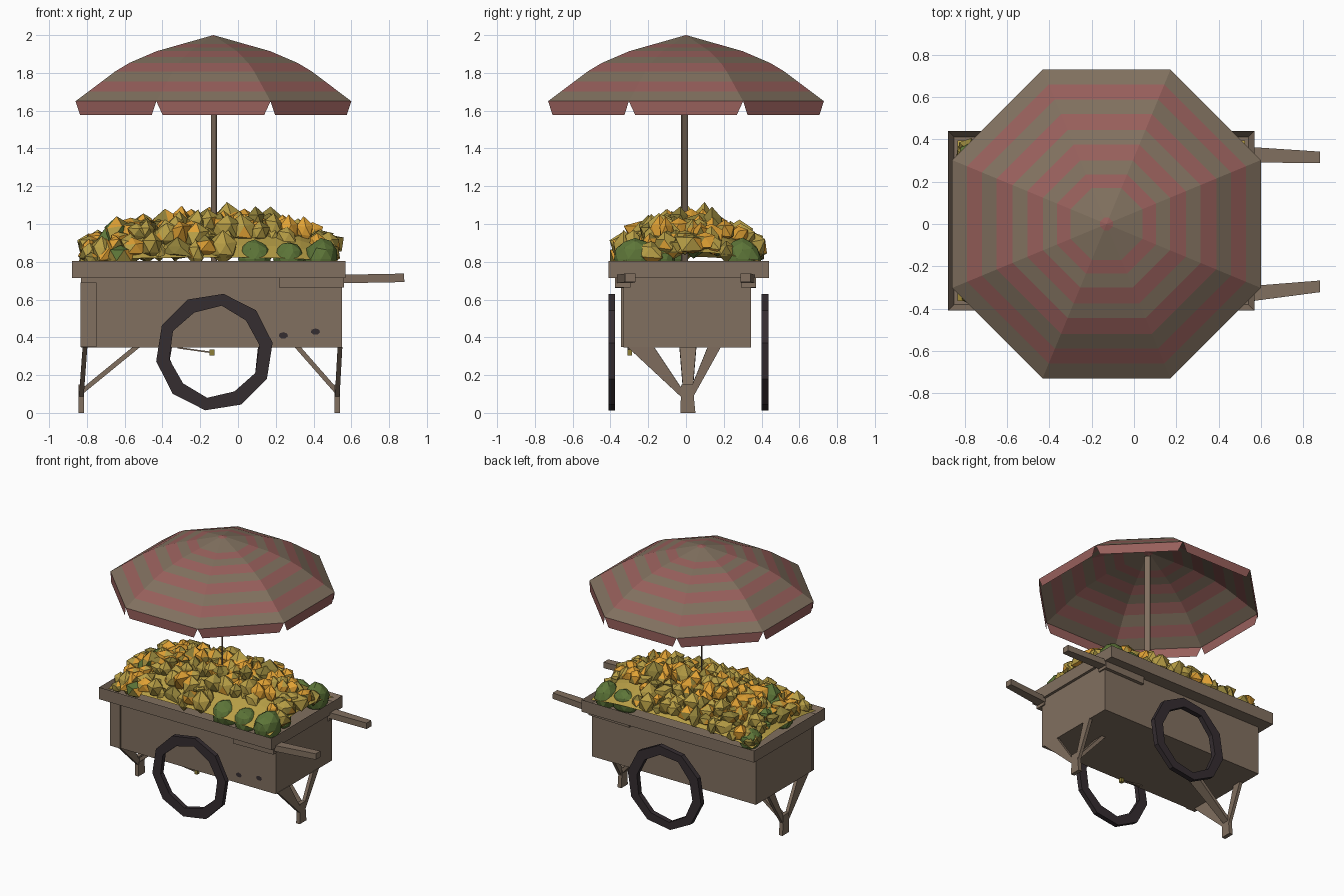
import bpy, bmesh, math, random
from mathutils import Vector

if "Cube" in bpy.data.objects:
    bpy.data.objects.remove(bpy.data.objects["Cube"], do_unlink=True)
random.seed(7)


def material(name, r, g, b):
    m = bpy.data.materials.new(name)
    m.use_nodes = True
    m.diffuse_color = (r, g, b, 1)
    node = next(n for n in m.node_tree.nodes if n.type == 'BSDF_PRINCIPLED')
    node.inputs["Base Color"].default_value = (r, g, b, 1)
    node.inputs["Roughness"].default_value = 0.9
    return m


WOOD = material("wood brown", 0.22, 0.16, 0.115)
CLOTH = material("cloth tan", 0.22, 0.165, 0.115)
PINK = material("faded pink", 0.31, 0.115, 0.105)
TYRE = material("tyre black", 0.035, 0.026, 0.03)
YELLOW = material("fruit yellow", 0.47, 0.34, 0.06)
ORANGE = material("fruit orange", 0.75, 0.36, 0.035)
OLIVE = material("fruit olive", 0.27, 0.21, 0.04)
GREEN = material("melon green", 0.11, 0.18, 0.04)


def finish(name, bm, *mats, fix=True):
    if fix:
        bmesh.ops.recalc_face_normals(bm, faces=bm.faces)
    mesh = bpy.data.meshes.new(name)
    bm.to_mesh(mesh)
    bm.free()
    for m in mats:
        mesh.materials.append(m)
    ob = bpy.data.objects.new(name, mesh)
    bpy.context.collection.objects.link(ob)
    return ob


def box_mesh(lo, hi):
    bm = bmesh.new()
    bmesh.ops.create_cube(bm, size=1)
    for v in bm.verts:
        v.co = [lo[i] if v.co[i] < 0 else hi[i] for i in range(3)]
    return bm


def box(name, lo, hi, mat=WOOD):
    return finish(name, box_mesh(lo, hi), mat)


def beam(name, a, b, wide_a, wide_b, thick, side, mat=WOOD):
    """Tapered bar from a to b, widened along the side direction."""
    a, b, side = Vector(a), Vector(b), Vector(side).normalized()
    up = (b - a).cross(side).normalized() * thick
    bm = bmesh.new()
    bmesh.ops.create_cube(bm, size=1)
    for v in bm.verts:
        end, w = (a, wide_a) if v.co.z < 0 else (b, wide_b)
        v.co = end + side * w * v.co.x + up * v.co.y
    return finish(name, bm, mat)


# Cart body, corner post and open tray
box("cart_body", (-0.83, -0.33, 0.345), (0.55, 0.345, 0.73))
box("corner_post", (-0.835, -0.345, 0.35), (-0.75, -0.32, 0.69))
bm = box_mesh((-0.88, -0.41, 0.715), (0.57, 0.44, 0.805))
top = max(bm.faces, key=lambda f: f.calc_center_median().z)
bmesh.ops.inset_region(bm, faces=[top], thickness=0.04)
for v in top.verts:
    v.co.z -= 0.05
finish("tray_rim", bm, WOOD)

# Dark worn patches on the front panel
for i, (x, z) in enumerate([(0.24, 0.41), (0.41, 0.43)]):
    bm = bmesh.new()
    bmesh.ops.create_circle(bm, cap_ends=True, segments=7, radius=0.025)
    for v in bm.verts:
        v.co = (x + v.co.x, -0.334, z + v.co.y * 0.7)
    finish(f"worn_patch_{i + 1}", bm, TYRE)

# Push handles with bearers under the tray
for name, s, y0, y1 in (("front", -1, -0.335, -0.295), ("back", 1, 0.33, 0.315)):
    beam(f"{name}_handle", (0.5, y0, 0.708), (0.88, y1, 0.715), 0.075, 0.055, 0.045, (0, 1, 0))
    beam(f"{name}_handle_bearer", (0.22, y0, 0.69), (0.56, y0, 0.695), 0.08, 0.08, 0.06, (0, 1, 0))

# V-shaped end legs with diagonal braces
for name, foot, top_x, brace_x in (("left", 0.525, 0.54, 0.31), ("right", -0.83, -0.81, -0.53)):
    beam(f"{name}_leg_front", (top_x, -0.24, 0.35), (foot, -0.005, 0.08), 0.14, 0.03, 0.025, (0, 1, 0))
    beam(f"{name}_leg_back", (top_x, 0.15, 0.35), (foot, 0.02, 0.08), 0.07, 0.03, 0.025, (0, 1, 0))
    beam(f"{name}_foot", (foot, 0.005, 0.15), (foot, 0.01, 0.0), 0.06, 0.08, 0.03, (0, 1, 0))
    beam(f"{name}_brace", (brace_x, 0.01, 0.355), (foot, 0.01, 0.11), 0.09, 0.05, 0.025, (0, 1, 0))

# Wheels: faceted rings without spokes
SIDES = 10
for name, y0, y1 in (("front", -0.41, -0.375), ("back", 0.4, 0.438)):
    bm = bmesh.new()
    rings = []
    for i in range(SIDES):
        a = math.tau * (i + 0.25) / SIDES
        ro, ri = 0.312, 0.245 + random.uniform(-0.012, 0.012)
        rings.append([bm.verts.new((-0.125 + r * math.cos(a), y, 0.322 + r * math.sin(a)))
                      for r, y in ((ro, y0), (ro, y1), (ri, y1), (ri, y0))])
    for i in range(SIDES):
        p, q = rings[i], rings[(i + 1) % SIDES]
        for k in range(4):
            n = (k + 1) % 4
            bm.faces.new((p[k], p[n], q[n], q[k]))
    finish(f"{name}_wheel", bm, TYRE)

# Axle remnant under the body
beam("axle_scrap", (-0.32, -0.3, 0.345), (-0.14, -0.3, 0.32), 0.02, 0.008, 0.008, (0, 1, 0))
box("axle_tip", (-0.15, -0.31, 0.305), (-0.125, -0.285, 0.335), OLIVE)

# Flat umbrella pole
beam("umbrella_pole", (-0.127, -0.008, 0.8), (-0.127, -0.008, 1.97), 0.042, 0.042, 0.008, (1, -1.3, 0))

# Striped octagonal canopy
PROFILE = [(0, 2.0), (0.3, 1.915), (0.48, 1.838), (0.73, 1.65)]


def canopy_height(r):
    for (r0, z0), (r1, z1) in zip(PROFILE, PROFILE[1:]):
        if r <= r1:
            return z0 + (z1 - z0) * (r - r0) / (r1 - r0)
    return PROFILE[-1][1]


def octagon(r, z):
    c = r / math.cos(math.pi / 8)
    return [Vector((-0.13 + c * math.cos(a), c * math.sin(a), z))
            for a in (math.tau * (k + 0.5) / 8 for k in range(8))]


bm = bmesh.new()
stripes = [0.03, 0.17, 0.235, 0.3, 0.375, 0.445, 0.52, 0.59, 0.66, 0.73]
tip = bm.verts.new((-0.13, 0, 2.0))
inner = None
for i, r in enumerate(stripes):
    outer = [bm.verts.new(p) for p in octagon(r, canopy_height(r))]
    for k in range(8):
        n = (k + 1) % 8
        f = bm.faces.new((inner[k], outer[k], outer[n], inner[n]) if inner
                         else (tip, outer[k], outer[n]))
        f.material_index = (i + 1) % 2
    inner = outer
finish("umbrella_canopy", bm, CLOTH, PINK, fix=False)

# Hanging valance flaps, notched at the corners
bm = bmesh.new()
corners = octagon(0.73, 1.65)
for k in range(8):
    a, b = corners[k], corners[(k + 1) % 8]
    drop = Vector((0, 0, -0.072))
    bm.faces.new([bm.verts.new(p) for p in
                  (a, a.lerp(b, 0.055) + drop, b.lerp(a, 0.055) + drop, b)])
finish("umbrella_valance", bm, PINK, fix=False)


# Heap of jagged fruit
def heap_height(x, y):
    fx = max(0, 1 - (abs(x + 0.14) / 0.74) ** 4)
    fy = max(0, 1 - (abs(y - 0.02) / 0.43) ** 2)
    return 0.79 + 0.21 * fx * fy


def lump(bm, centre, radius, rough, pick, detail=1):
    made = bmesh.ops.create_icosphere(bm, subdivisions=detail, radius=radius)["verts"]
    stretch = Vector([random.uniform(0.8, 1.2) for _ in range(3)])
    for v in made:
        v.co = v.co * stretch * random.uniform(1 - rough, 1 + rough) + Vector(centre)
    for f in {f for v in made for f in v.link_faces}:
        f.material_index = pick()


bm = bmesh.new()
bmesh.ops.create_grid(bm, x_segments=14, y_segments=9, size=1)
for v in bm.verts:
    x, y = -0.155 + v.co.x * 0.68, 0.015 + v.co.y * 0.38
    v.co = (x, y, heap_height(x, y) - 0.01)
for ix in range(17):
    for iy in range(11):
        x = -0.8 + ix * 0.081 + random.uniform(-0.025, 0.025)
        y = -0.33 + iy * 0.069 + random.uniform(-0.025, 0.025)
        x, y = min(max(x, -0.79), 0.48), min(max(y, -0.33), 0.35)
        if x > 0 and (y < -0.2 or (y > 0.22 and x > 0.2)):
            continue
        main = random.choices((0, 1, 2), (5, 4, 2))[0]
        if x < -0.6 and random.random() < 0.12:
            main = 3
        lump(bm, (x, y, heap_height(x, y) + random.uniform(-0.02, 0.025)),
             random.uniform(0.045, 0.075), 0.28,
             lambda: main if random.random() < 0.75 else random.choice((0, 1, 2)))
finish("fruit_heap", bm, YELLOW, ORANGE, OLIVE, GREEN)

# Melons along the corners
bm = bmesh.new()
for x, y, r in ((0.09, -0.28, 0.09), (0.27, -0.28, 0.09), (0.44, -0.27, 0.1),
                (0.45, 0.3, 0.095), (0.29, 0.31, 0.085), (0.45, -0.12, 0.07),
                (-0.76, 0.31, 0.085), (-0.74, -0.1, 0.08)):
    lump(bm, (x, y, 0.815), r, 0.06, lambda: 0, 2)
finish("melons", bm, GREEN)
